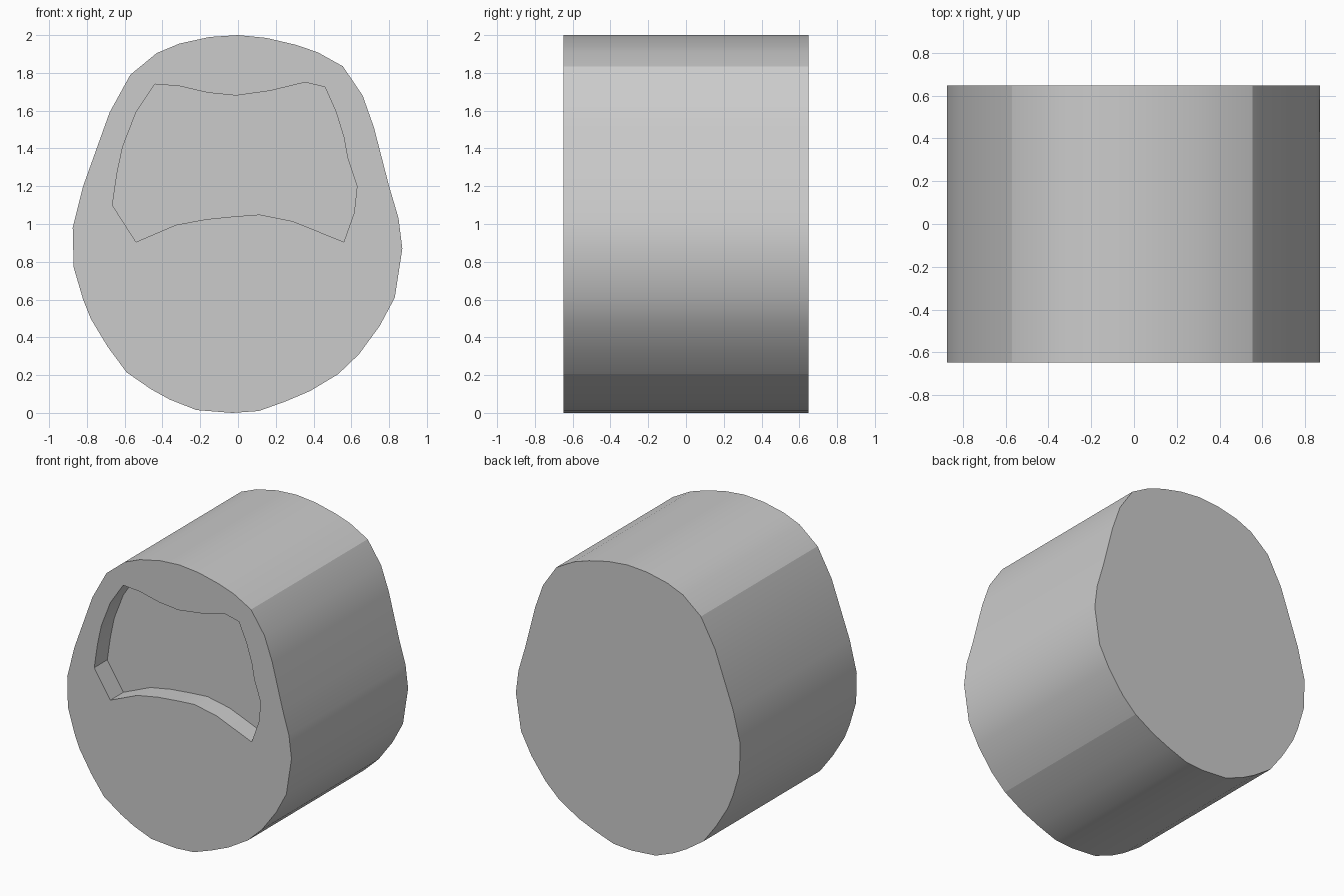
import bpy
import bmesh
import math

HALF_DEPTH = 0.648
POCKET_DEPTH = 0.145

# Outer contour (x, z), clockwise from the top
OUTLINE = [
    (0, 2), (.15, 1.985), (.3, 1.95), (.42, 1.91), (.555, 1.835), (.66, 1.68),
    (.72, 1.51), (.8, 1.2), (.85, 1.03), (.87, .87), (.83, .61), (.75, .46),
    (.64, .31), (.53, .205), (.38, .115), (.25, .06), (.11, .01), (-.03, 0),
    (-.22, .015), (-.36, .07), (-.46, .125), (-.59, .215), (-.69, .35),
    (-.78, .5), (-.82, .6), (-.87, .77), (-.875, .98), (-.82, 1.2),
    (-.68, 1.59), (-.57, 1.79), (-.43, 1.905), (-.31, 1.955), (-.15, 1.99),
]
# Contour of the recess in the front face
RECESS = [
    (-.44, 1.74), (-.31, 1.73), (-.16, 1.695), (-.01, 1.68), (.17, 1.705),
    (.355, 1.75), (.46, 1.725), (.52, 1.59), (.56, 1.46), (.58, 1.35),
    (.63, 1.2), (.615, 1.06), (.56, .905), (.29, 1.015), (.115, 1.05),
    (-.02, 1.04), (-.17, 1.025), (-.33, .995), (-.54, .905), (-.665, 1.1),
    (-.64, 1.27), (-.61, 1.41), (-.54, 1.59),
]
# Contour corners where the curved side breaks into separate smooth patches
CREASES = [(.555, 1.835), (.53, .205), (-.59, .215), (-.57, 1.79)]


def make_prism(name, contour, front, back):
    """Extrude a closed contour along y from front to back."""
    bm = bmesh.new()
    cap = bm.faces.new([bm.verts.new((x, front, z)) for x, z in contour])
    result = bmesh.ops.extrude_face_region(bm, geom=[cap], use_keep_orig=True)
    moved = [g for g in result["geom"] if isinstance(g, bmesh.types.BMVert)]
    bmesh.ops.translate(bm, verts=moved, vec=(0, back - front, 0))
    bmesh.ops.recalc_face_normals(bm, faces=bm.faces[:])
    mesh = bpy.data.meshes.new(name)
    bm.to_mesh(mesh)
    bm.free()
    obj = bpy.data.objects.new(name, mesh)
    bpy.context.scene.collection.objects.link(obj)
    return obj


def is_crease(edge):
    """True for a side edge running front to back at a crease corner."""
    a, b = (v.co for v in edge.verts)
    if abs(a.y - b.y) < HALF_DEPTH:
        return False
    return any(math.hypot(a.x - x, a.z - z) < 0.005 for x, z in CREASES)


def set_shading(obj):
    """Smooth the curved walls, keeping flat caps and hard corners."""
    bm = bmesh.new()
    bm.from_mesh(obj.data)
    for face in bm.faces:
        face.smooth = abs(face.normal.y) < 0.5
    for edge in bm.edges:
        angle = edge.calc_face_angle(0)
        edge.smooth = angle < math.radians(35) and not is_crease(edge)
    bm.to_mesh(obj.data)
    bm.free()


default = bpy.data.objects.get("Cube")
if default:
    bpy.data.objects.remove(default, do_unlink=True)

# Single flat colour
grey = bpy.data.materials.new("light_grey")
grey.use_nodes = True
colour = (0.6, 0.6, 0.6, 1)
grey.diffuse_color = colour
grey.node_tree.nodes["Principled BSDF"].inputs["Base Color"].default_value = colour

# Solid body and the cutter for its front recess
body = make_prism("body", OUTLINE, -HALF_DEPTH, HALF_DEPTH)
body.data.materials.append(grey)
cutter = make_prism("recess_cutter", RECESS,
                    -HALF_DEPTH - POCKET_DEPTH, -HALF_DEPTH + POCKET_DEPTH)
cutter.data.materials.append(grey)
cutter.hide_render = True

cut = body.modifiers.new("recess", "BOOLEAN")
cut.operation = "DIFFERENCE"
cut.solver = "EXACT"
cut.object = cutter
bpy.context.view_layer.objects.active = body
body.select_set(True)
bpy.ops.object.modifier_apply(modifier=cut.name)
bpy.data.objects.remove(cutter, do_unlink=True)

set_shading(body)
